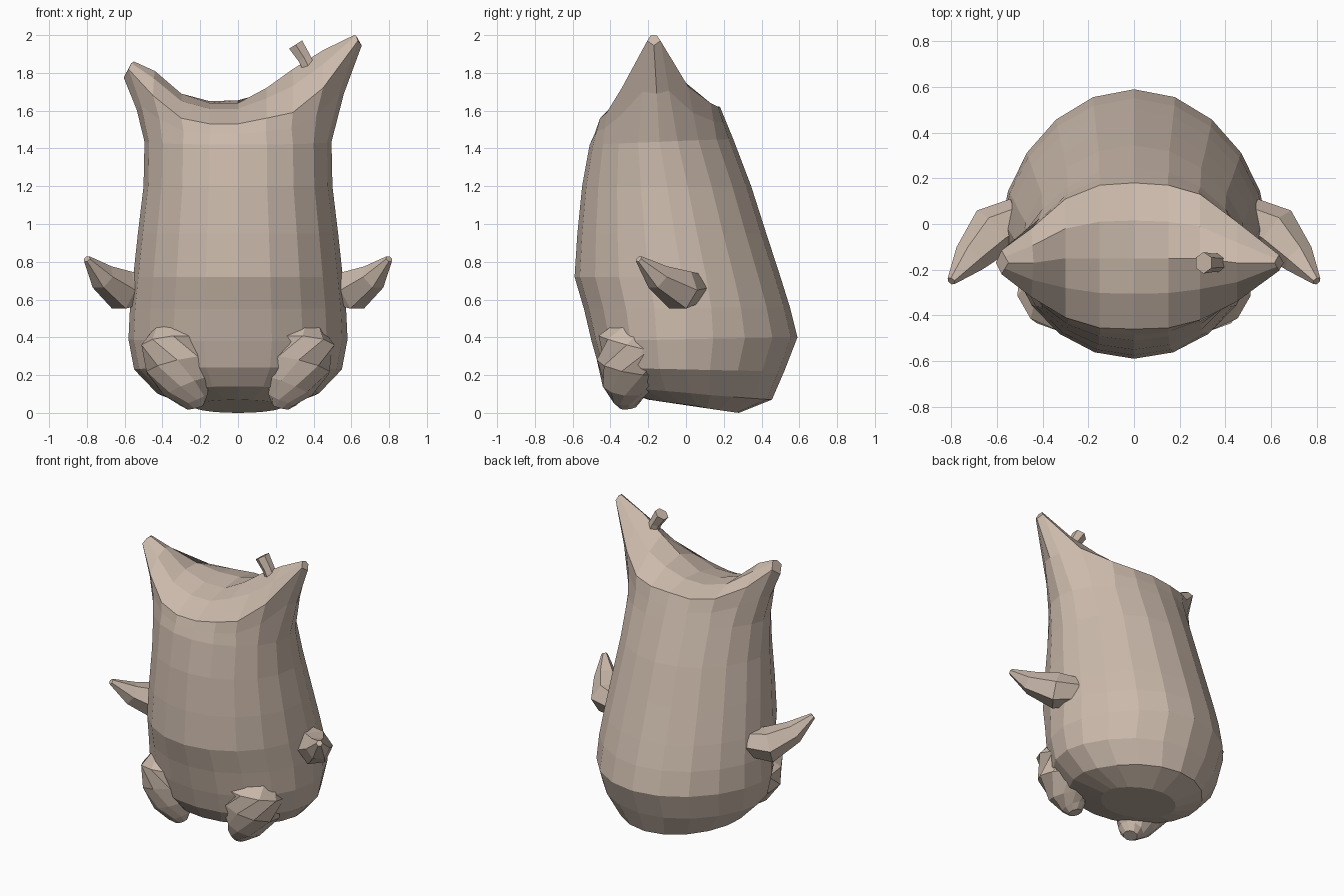
import bpy, bmesh
from math import sin, cos, pi
from mathutils import Vector

if "Cube" in bpy.data.objects:
    bpy.data.objects.remove(bpy.data.objects["Cube"])

N = 20  # sides of the body
mat = bpy.data.materials.new("warm_beige")
mat.diffuse_color = (.60, .49, .41, 1)
mat.use_nodes = True
mat.node_tree.nodes["Principled BSDF"].inputs["Base Color"].default_value = mat.diffuse_color


def finish(bm, name):
    bmesh.ops.recalc_face_normals(bm, faces=bm.faces[:])
    me = bpy.data.meshes.new(name)
    bm.to_mesh(me)
    bm.free()
    me.materials.append(mat)
    ob = bpy.data.objects.new(name, me)
    bpy.context.collection.objects.link(ob)
    return ob


def bridge(bm, a, b):
    n = len(a)
    for i in range(n):
        bm.faces.new((a[i], a[(i + 1) % n], b[(i + 1) % n], b[i]))


def limb(name, path, sides, side=1):
    """Tapered faceted tube; path holds (x, y, z, radius)."""
    bm = bmesh.new()
    pts = [Vector((p[0] * side, p[1], p[2])) for p in path]
    rings = []
    for i, p in enumerate(pts):
        d = pts[min(i + 1, len(pts) - 1)] - pts[max(i - 1, 0)]
        q = d.to_track_quat('Z', 'Y')
        r = path[i][3]
        rings.append([bm.verts.new(p + q @ Vector((r * cos(2 * pi * j / sides),
                                                   r * sin(2 * pi * j / sides), 0)))
                      for j in range(sides)])
    for a, b in zip(rings, rings[1:]):
        bridge(bm, a, b)
    bm.faces.new(rings[0])
    bm.faces.new(rings[-1])
    return finish(bm, name)


# Body rings: z front, z back, half width, y front, y back, y of the widest point
RINGS = [
    (.07, .00, .24, -.20, .28, .06),
    (.14, .07, .43, -.39, .455, .02),
    (.24, .22, .55, -.46, .52, .00),
    (.38, .40, .58, -.50, .59, .00),
    (.55, .56, .572, -.54, .55, .00),
    (.72, .72, .555, -.59, .50, -.02),
    (.95, .95, .53, -.575, .425, -.06),
    (1.2, 1.2, .50, -.55, .345, -.10),
    (1.42, 1.45, .495, -.51, .25, -.14),
]
# Top columns, left ear to right ear: x, ridge x, front y, front z, ridge z, back y, back z
COLS = [
    (-.58, -.55, -.22, 1.82, 1.86, -.115, 1.82),
    (-.45, -.44, -.32, 1.68, 1.81, -.02, 1.70),
    (-.30, -.30, -.41, 1.56, 1.69, .11, 1.63),
    (-.15, -.15, -.455, 1.53, 1.64, .17, 1.61),
    (.00, .00, -.46, 1.53, 1.64, .18, 1.62),
    (.15, .15, -.455, 1.56, 1.72, .17, 1.62),
    (.29, .29, -.42, 1.59, 1.82, .13, 1.64),
    (.45, .45, -.34, 1.72, 1.92, .01, 1.73),
    (.635, .615, -.205, 1.97, 2.0, -.135, 1.97),
]
TIP_L, TIP_R = (-.605, -.17, 1.775), (.655, -.17, 1.945)

bm = bmesh.new()
rings = []
for zf, zb, hw, yf, yb, yc in RINGS:
    ring = []
    for j in range(N):
        a = 2 * pi * j / N
        c = cos(a)
        y = yc + (yf - yc) * c if c > 0 else yc + (yb - yc) * (-c) ** 1.2
        ring.append(bm.verts.new((hw * sin(a), y, zf * (1 + c) / 2 + zb * (1 - c) / 2)))
    rings.append(ring)

# Rim that rises into both ears
rim = [None] * N
rim[5], rim[15] = bm.verts.new(TIP_R), bm.verts.new(TIP_L)
for k, (x, tx, fy, fz, tz, by, bz) in zip(range(-4, 5), COLS):
    rim[k % N] = bm.verts.new((x, fy, fz))
    rim[10 - k] = bm.verts.new((x, by, bz))

# Concave neck ring between body and rim
neck = []
for lo, hi in zip(rings[-1], rim):
    p = lo.co.lerp(hi.co, .5)
    p.x *= .975
    neck.append(bm.verts.new(p))
rings += [neck, rim]
for a, b in zip(rings, rings[1:]):
    bridge(bm, a, b)
bm.faces.new(rings[0])

# Saddle between the ears
cols = []
for k, (x, tx, fy, fz, tz, by, bz) in zip(range(-4, 5), COLS):
    f, b = rim[k % N], rim[10 - k]
    ty = -.17 if abs(k) > 2 else -.15
    t = bm.verts.new((tx, ty, tz))
    bulge = Vector((0, 0, .012 if abs(k) == 4 else .025))
    m1 = bm.verts.new(f.co.lerp(t.co, .5) + bulge)
    m2 = bm.verts.new(b.co.lerp(t.co, .5) + bulge)
    cols.append([f, m1, t, m2, b])
for a, b in zip(cols, cols[1:]):
    for i in range(4):
        bm.faces.new((a[i], b[i], b[i + 1], a[i + 1]))
# Blunt ear tips
for col, tip in ((cols[0], rim[15]), (cols[-1], rim[5])):
    bm.faces.new(col + [tip])
finish(bm, "body")

# Arms and legs, mirrored
for s, tag in ((1, "right"), (-1, "left")):
    limb("arm_" + tag, [(.50, .03, .66, .09), (.615, -.03, .65, .115),
                        (.72, -.15, .72, .075), (.80, -.25, .815, .02)], 6, s)
    limb("leg_" + tag, [(.32, -.24, .44, .13), (.32, -.275, .36, .195),
                        (.31, -.29, .25, .185), (.27, -.315, .14, .13),
                        (.235, -.31, .07, .08), (.225, -.305, .03, .045)], 10, s)

# Small stub on the taller ear
limb("ear_stub", [(.38, -.17, 1.82, .04), (.35, -.17, 1.88, .04), (.305, -.17, 1.95, .047)], 6)
